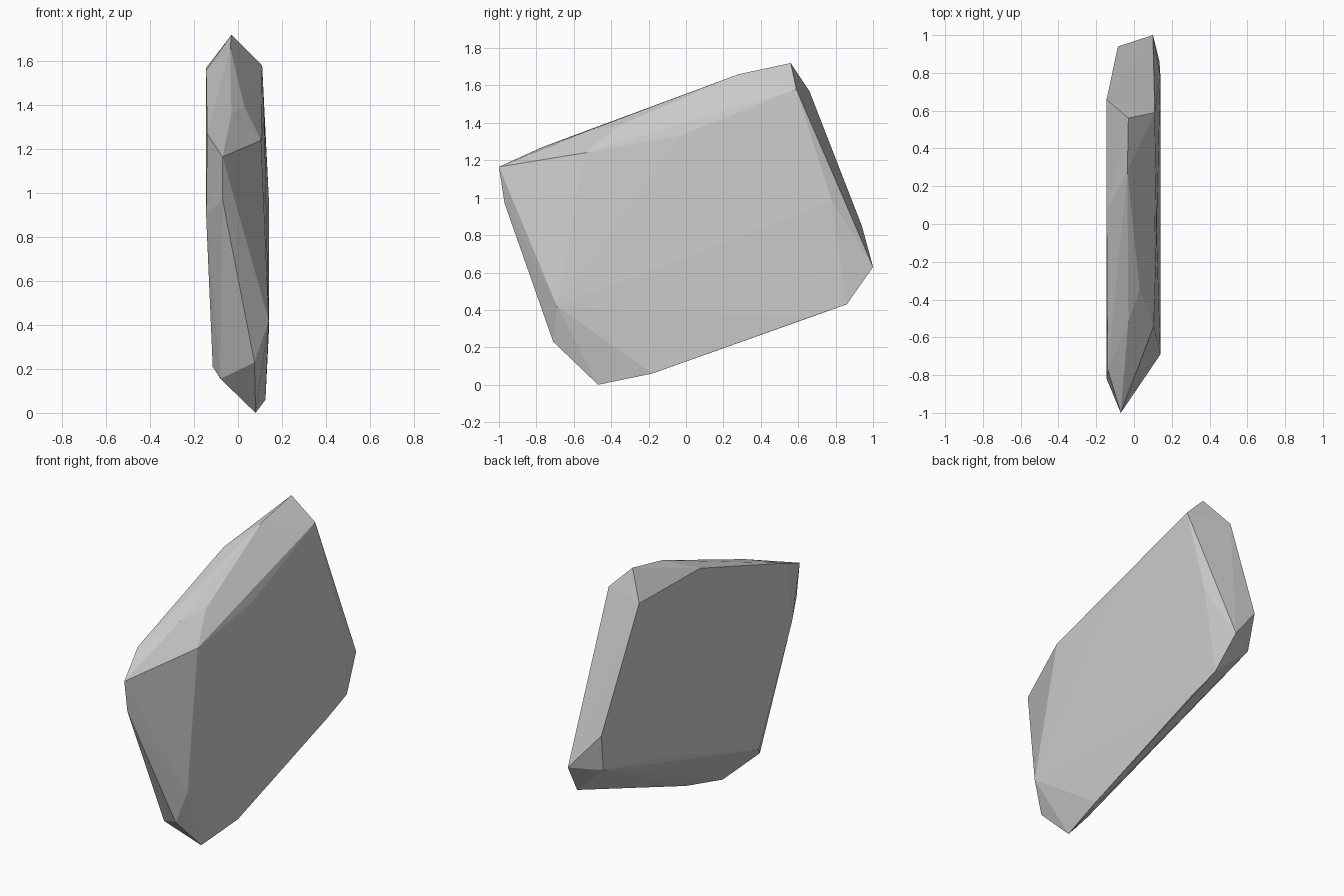
import bpy
import bmesh

cube = bpy.data.objects.get("Cube")
if cube:
    bpy.data.objects.remove(cube, do_unlink=True)

# Plain stone colour
stone = bpy.data.materials.new("grey_stone")
stone.use_nodes = True
colour = (0.6, 0.6, 0.6, 1.0)
stone.diffuse_color = colour
stone.node_tree.nodes["Principled BSDF"].inputs["Base Color"].default_value = colour

# Corners of the chipped slab, grouped by side
left_face = [(.105, -.54, 1.24), (.12, -.04, 1.33), (.11, .59, 1.58),
             (.14, .78, .98), (.135, .86, .43), (.14, .66, .36),
             (.125, -.18, .06), (.14, -.69, .42)]
right_face = [(-.14, -.77, 1.27), (-.145, .07, 1.56), (-.145, .66, 1.57),
              (-.085, .94, .85), (-.07, .9, .62), (-.1, .38, .51),
              (-.115, -.54, .21), (-.145, -.82, .9)]
top_ridge = [(-.03, -.52, 1.36), (.03, -.35, 1.39), (-.035, .28, 1.66), (-.03, .56, 1.72)]
front_edge = [(-.07, -1, 1.165), (-.07, -.97, .97), (.075, -.71, .23),
              (-.08, -.6, .155), (.08, -.47, 0)]
back_tip = [(.1, 1, .63)]

# Wrap the corners in a flat-faceted convex shell
bm = bmesh.new()
for corner in left_face + right_face + top_ridge + front_edge + back_tip:
    bm.verts.new(corner)
hull = bmesh.ops.convex_hull(bm, input=bm.verts)
loose = {v for v in hull["geom_interior"] + hull["geom_unused"]
         if isinstance(v, bmesh.types.BMVert)}
bmesh.ops.delete(bm, geom=list(loose), context="VERTS")
bmesh.ops.recalc_face_normals(bm, faces=bm.faces)

mesh = bpy.data.meshes.new("rock_slab")
bm.to_mesh(mesh)
bm.free()
mesh.materials.append(stone)
bpy.context.collection.objects.link(bpy.data.objects.new("rock_slab", mesh))
